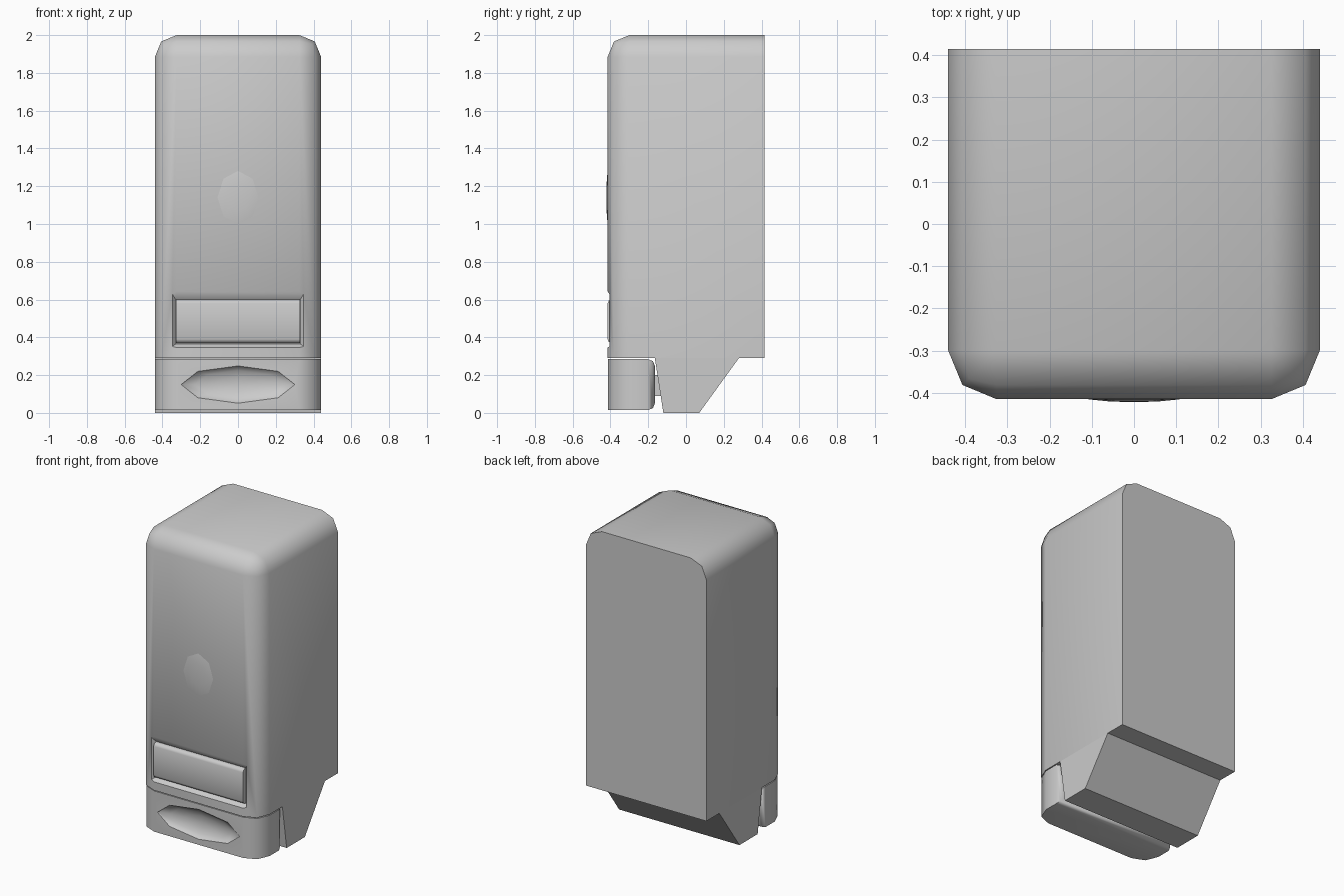
import bpy, bmesh, math
from mathutils import Matrix

if "Cube" in bpy.data.objects:
    bpy.data.objects.remove(bpy.data.objects["Cube"])


def finish(name, bm, smooth=True):
    bmesh.ops.recalc_face_normals(bm, faces=bm.faces)
    me = bpy.data.meshes.new(name)
    bm.to_mesh(me)
    bm.free()
    ob = bpy.data.objects.new(name, me)
    bpy.context.collection.objects.link(ob)
    if smooth:
        shade(ob)
    return ob


def shade(ob):
    bpy.ops.object.select_all(action='DESELECT')
    ob.select_set(True)
    bpy.context.view_layer.objects.active = ob
    bpy.ops.object.shade_smooth_by_angle(angle=math.radians(48))


def box(x, y0, y1, z0, z1):
    bm = bmesh.new()
    mat = Matrix.Translation((0, (y0 + y1) / 2, (z0 + z1) / 2)) @ Matrix.Diagonal((2 * x, y1 - y0, z1 - z0, 1))
    bmesh.ops.create_cube(bm, size=1, matrix=mat)
    return bm


def bevel(bm, test, width, segments=2):
    """Round the edges whose midpoint passes the test."""
    edges = [e for e in bm.edges if test((e.verts[0].co + e.verts[1].co) / 2)]
    bmesh.ops.bevel(bm, geom=edges, offset=width, segments=segments, profile=0.5, affect='EDGES')


def ellipsoid(center, radii):
    """Eight-sided low-poly ball, poles along y."""
    bm = bmesh.new()
    mat = Matrix.Translation(center) @ Matrix.Diagonal((*radii, 1)) @ Matrix.Rotation(math.pi / 2, 4, 'X')
    bmesh.ops.create_uvsphere(bm, u_segments=8, v_segments=8, radius=1, matrix=mat)
    return bm


def cut(ob, cutter):
    mod = ob.modifiers.new("cut", 'BOOLEAN')
    mod.object, mod.operation, mod.solver = cutter, 'DIFFERENCE', 'EXACT'
    bpy.context.view_layer.objects.active = ob
    bpy.ops.object.modifier_apply(modifier=mod.name)
    bpy.data.objects.remove(cutter)
    shade(ob)


# Housing: rounded front corners and top, flat back
bm = box(0.44, -0.415, 0.415, 0.29, 2.0)
bevel(bm, lambda c: (c.y < -0.4 and abs(c.x) > 0.4) or (c.z > 1.99 and c.y < 0.4), 0.115)
housing = finish("housing", bm)

# Sloped recess around the window
bm = box(0.39, -0.455, -0.385, 0.32, 0.70)
for v in bm.verts:
    if v.co.y > -0.4:
        v.co.x *= 0.33 / 0.39
        v.co.z = 0.365 if v.co.z < 0.5 else 0.60
cut(housing, finish("recess_cutter", bm, False))

# Window panel with softened long edges
bm = box(0.327, -0.415, -0.37, 0.37, 0.60)
for v in bm.verts:
    v.co.y = v.co.y
bevel(bm, lambda c: c.y < -0.41 and abs(c.x) < 0.1, 0.02)
finish("window_panel", bm)

# Oval button on the front
finish("oval_button", ellipsoid((0, -0.40, 1.14), (0.15, 0.022, 0.195)))

# Tapered base under the housing
bm = bmesh.new()
profile = [(-0.165, 0.29), (-0.12, 0), (0.07, 0), (0.28, 0.29)]
face = bm.faces.new([bm.verts.new((-0.44, y, z)) for y, z in profile])
ext = bmesh.ops.extrude_face_region(bm, geom=[face])
bmesh.ops.translate(bm, vec=(0.88, 0, 0), verts=[g for g in ext['geom'] if isinstance(g, bmesh.types.BMVert)])
finish("tapered_base", bm)

# Push lever with a shallow finger dimple
bm = box(0.44, -0.412, -0.165, 0.015, 0.284)
bevel(bm, lambda c: c.y < -0.4 and abs(c.x) > 0.4, 0.115)
bevel(bm, lambda c: c.y > -0.17, 0.035)
lever = finish("push_lever", bm)
cut(lever, finish("dimple_cutter", ellipsoid((0, -0.43, 0.15), (0.32, 0.06, 0.105)), False))

# Neck joining lever and base
finish("lever_neck", box(0.3, -0.18, -0.125, 0.09, 0.20))
